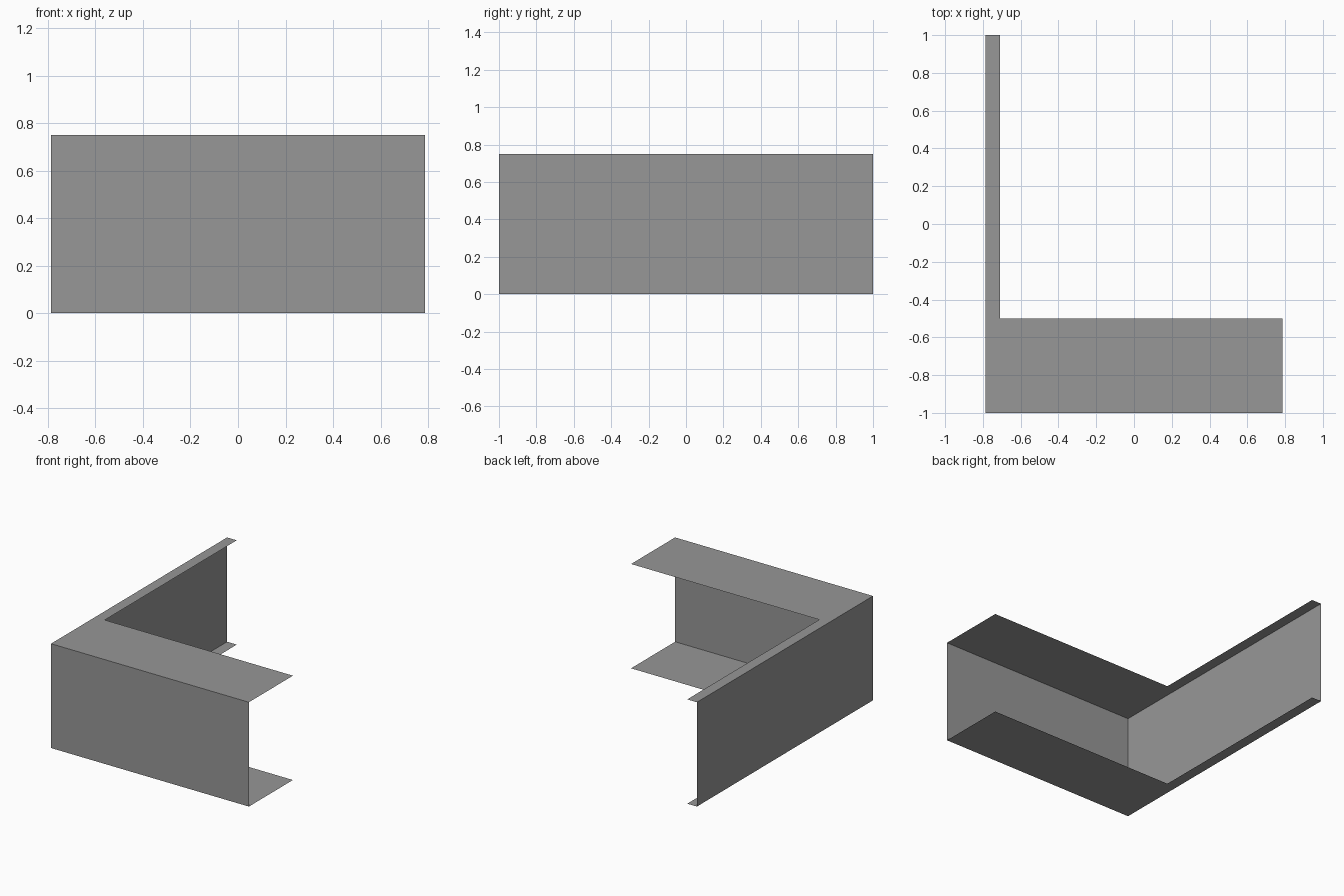
import bpy

cube = bpy.data.objects.get("Cube")
if cube:
    bpy.data.objects.remove(cube, do_unlink=True)

# Overall size and the depth of each arm
X, Y, H = 0.787, 1.0, 0.75
INNER_X, INNER_Y = -0.71, -0.5

grey = bpy.data.materials.new("plain grey")
grey.use_nodes = True
colour = (0.31, 0.31, 0.31, 1)
grey.diffuse_color = colour
grey.node_tree.nodes["Principled BSDF"].inputs["Base Color"].default_value = colour


def sheet(name, faces):
    """Thin open sheet made of separate polygons."""
    verts = [v for face in faces for v in face]
    polys, start = [], 0
    for face in faces:
        polys.append(list(range(start, start + len(face))))
        start += len(face)
    mesh = bpy.data.meshes.new(name)
    mesh.from_pydata(verts, [], polys)
    mesh.materials.append(grey)
    obj = bpy.data.objects.new(name, mesh)
    bpy.context.collection.objects.link(obj)
    return obj


def wall(name, start, end):
    """Upright sheet above a ground line, facing right of its direction."""
    sheet(name, [[(*start, 0), (*end, 0), (*end, H), (*start, H)]])


# L-shaped flanges at top and bottom
outline = [(-X, -Y), (X, -Y), (X, INNER_Y), (INNER_X, INNER_Y), (INNER_X, Y), (-X, Y)]
sheet("top_flange", [[(x, y, H) for x, y in outline]])
sheet("bottom_flange", [[(x, y, 0) for x, y in reversed(outline)]])

# Two outer walls meeting at the corner; inner side and ends stay open
wall("front_wall", (-X, -Y), (X, -Y))
wall("right_wall", (-X, Y), (-X, -Y))
